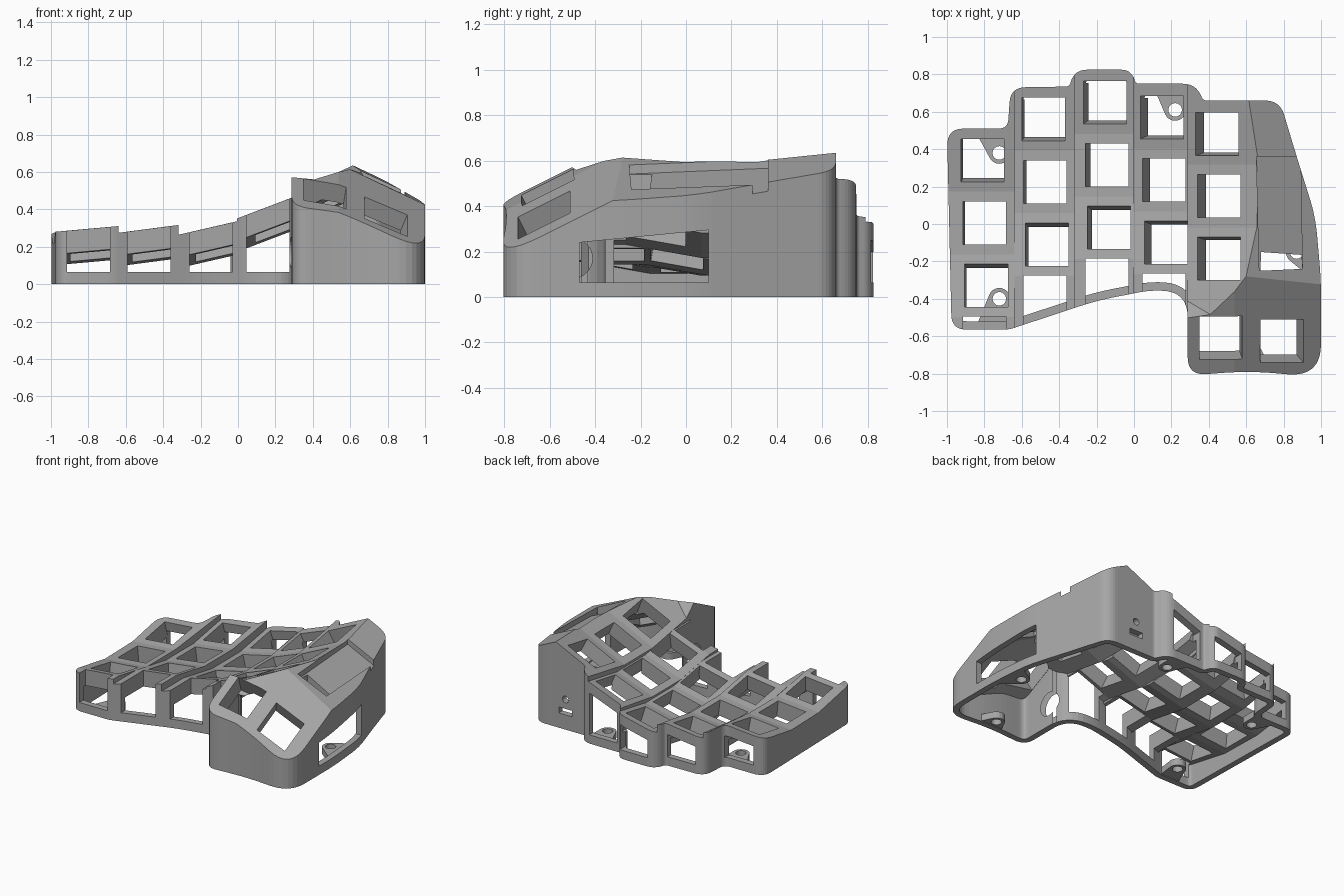
import bpy, bmesh, math
from mathutils import Vector

cube = bpy.data.objects.get("Cube")
if cube:
    bpy.data.objects.remove(cube, do_unlink=True)

grey = bpy.data.materials.new("matte grey")
grey.use_nodes = True
grey.diffuse_color = (0.38, 0.38, 0.38, 1)
grey.node_tree.nodes["Principled BSDF"].inputs["Base Color"].default_value = (0.38, 0.38, 0.38, 1)

WALL, PLATE, HALF_KEY, PITCH, FLOOR = 0.045, 0.12, 0.115, 0.335, 0.065
CURVE = 0.176                      # slope of the end cells of every key column


def make_object(name, bm):
    bmesh.ops.recalc_face_normals(bm, faces=bm.faces[:])
    mesh = bpy.data.meshes.new(name)
    bm.to_mesh(mesh)
    bm.free()
    mesh.materials.append(grey)
    obj = bpy.data.objects.new(name, mesh)
    bpy.context.collection.objects.link(obj)
    return obj


def cut(obj, cutter):
    """Subtract the cutter from the object and remove the cutter."""
    mod = obj.modifiers.new("cut", "BOOLEAN")
    mod.operation, mod.solver, mod.object = "DIFFERENCE", "EXACT", cutter
    graph = bpy.context.evaluated_depsgraph_get()
    mesh = bpy.data.meshes.new_from_object(obj.evaluated_get(graph))
    obj.modifiers.clear()
    obj.data = mesh
    bpy.data.objects.remove(cutter, do_unlink=True)


def prism(points, shift, name="cutter"):
    """Convex solid swept from a polygon along a vector."""
    bm = bmesh.new()
    for p in points:
        bm.verts.new(p)
        bm.verts.new(Vector(p) + Vector(shift))
    bmesh.ops.convex_hull(bm, input=bm.verts[:])
    return make_object(name, bm)


def circle(x, y, r, n=28):
    return [(x + r * math.cos(i * math.tau / n), y + r * math.sin(i * math.tau / n)) for i in range(n)]


def rounded(corners, steps=8):
    out = []
    for i, (x, y, r) in enumerate(corners):
        p = Vector((x, y))
        if not r:
            out.append(p)
            continue
        a = Vector(corners[i - 1][:2]) - p
        b = Vector(corners[(i + 1) % len(corners)][:2]) - p
        a, b = p + a.normalized() * r, p + b.normalized() * r
        for k in range(steps + 1):
            t = k / steps
            out.append(a * (1 - t) ** 2 + p * 2 * t * (1 - t) + b * t * t)
    return out


def inset(points, d):
    """Move a clockwise outline inwards."""
    out = []
    for i, p in enumerate(points):
        e1 = (p - points[i - 1]).normalized()
        e2 = (points[(i + 1) % len(points)] - p).normalized()
        n1, n2 = Vector((e1.y, -e1.x)), Vector((e2.y, -e2.x))
        out.append(p + (n1 + n2) * d / (1 + n1.dot(n2)))
    return out


def solid(name, points, x0, x1, lines, height, bottom):
    """Outline clipped to an x range, creased along lines and lifted to a height rule."""
    bm = bmesh.new()
    bm.faces.new([bm.verts.new((p.x, p.y, bottom)) for p in points])

    def slice_at(co, no, clear):
        bmesh.ops.bisect_plane(bm, geom=bm.verts[:] + bm.edges[:] + bm.faces[:], dist=1e-5,
                               plane_co=co, plane_no=no, clear_outer=clear)
    slice_at((x0, 0, 0), (-1, 0, 0), True)
    slice_at((x1, 0, 0), (1, 0, 0), True)
    for co, no in lines:
        slice_at(co, no, False)
    top = bmesh.ops.extrude_face_region(bm, geom=bm.faces[:])["geom"]
    for v in top:
        if isinstance(v, bmesh.types.BMVert):
            v.co.z = height(v.co.x, v.co.y)
    return make_object(name, bm)


def shell(name, x0, x1, lines, height):
    obj = solid(name, outline, x0, x1, lines, height, 0)
    cavity = solid("cavity", inner, x0 - 0.002, x1 + 0.002, lines,
                   lambda x, y: height(x, y) - PLATE, -0.05)
    cut(obj, cavity)
    return obj


def key_hole(obj, x, y, height):
    e = 0.01
    gx = (height(x + e, y) - height(x - e, y)) / (2 * e)
    gy = (height(x, y + e) - height(x, y - e)) / (2 * e)
    n = Vector((-gx, -gy, 1)).normalized()
    h = HALF_KEY
    quad = [Vector((x + i, y + j, height(x, y) + gx * i + gy * j)) - n * 0.14
            for i, j in ((-h, -h), (h, -h), (h, h), (-h, h))]
    cut(obj, prism(quad, n * 0.3))


# Footprint corners: x, y, rounding
outline = rounded([
    (-1.0, 0.51, 0.09), (-0.675, 0.51, 0.05), (-0.66, 0.73, 0.08), (-0.345, 0.735, 0.02),
    (-0.32, 0.825, 0.07), (-0.015, 0.825, 0.055), (0.01, 0.75, 0.02), (0.33, 0.75, 0.07),
    (0.37, 0.66, 0.02), (0.78, 0.66, 0.08), (0.87, 0.36, 0.05), (0.97, 0.04, 0.1),
    (1.0, -0.3, 0.1), (1.0, -0.82, 0.18), (0.62, -0.785, 0.15), (0.287, -0.81, 0.1),
    (0.287, -0.36, 0.14), (0.08, -0.355, 0.06), (-0.2, -0.41, 0.1), (-0.67, -0.565, 0.03),
    (-0.975, -0.565, 0.08)])
inner = inset(outline, WALL)

# Four finger columns: name, left, right, hole x, centre y, centre height, sideways slope
columns = [("outer_column", -1.1, -0.64, -0.8, 0.005, 0.237, 0.09),
           ("ring_column", -0.64, -0.318, -0.475, 0.225, 0.237, 0.13),
           ("middle_column", -0.318, -0.005, -0.145, 0.315, 0.245, 0.23),
           ("index_column", -0.005, 0.285, 0.16, 0.235, 0.355, 0.38)]


def cable_hole(obj):
    cut(obj, prism([(0.15, y, z) for y, z in circle(-0.5, 0.17, 0.088)], (0.25, 0, 0)))


for name, x0, x1, xc, yc, zc, slope in columns:
    def height(x, y):
        reach = min(abs(y - yc), PITCH * 1.5) - PITCH / 2
        return zc + slope * (x - xc) + CURVE * max(0, reach)

    creases = [((0, yc + k * PITCH, 0), (0, 1, 0)) for k in (-1.5, -0.5, 0.5)]
    part = shell(name, x0, x1, creases, height)
    for row in (-1, 0, 1):
        key_hole(part, xc - 0.03 * row * PITCH, yc + row * PITCH, height)
    # Rear window below the plate edge, front opening up through the rim
    l, r, back, front = xc - HALF_KEY, xc + HALF_KEY, yc + 0.6, yc - 0.5
    cut(part, prism([(l, back, FLOOR), (r, back, FLOOR), (r, back, height(r, back) - 0.08),
                     (l, back, height(l, back) - 0.08)], (0, -0.16, 0)))
    cut(part, prism([(l, front, FLOOR), (r, front, FLOOR), (r, front, 1), (l, front, 1)], (0, -0.4, 0)))
    if name == "index_column":
        cable_hole(part)


# Body with inner column, thumb cluster and side slope, as planes a*x + b*y + c
def plane(x, y, z, a, b):
    return (a, b, z - a * x - b * y)


def at(p, x, y):
    return p[0] * x + p[1] * y + p[2]


key_planes = [plane(0.455, 0.15, 0.5, 0.47, 0), plane(0.455, 0.3175, 0.5, 0.47, CURVE),
              plane(0.455, -0.0175, 0.5, 0.47, -CURVE), plane(0.3, -0.5, 0.57, 0.04, -0.9)]
side = plane(0.63, -0.36, 0.597, -0.47, 0.03)
roof = [side, plane(0.68, -0.52, 0.46, -0.42, 0.5), plane(0.36, -0.5, 0.56, -0.17, 0.5)]


def body_height(x, y):
    return min([at(p, x, y) for p in roof] + [max(at(p, x, y) for p in key_planes)])


creases = []
everything = key_planes + roof
for i, p in enumerate(everything):
    for q in everything[:i]:
        n = Vector((p[0] - q[0], p[1] - q[1], 0))
        if n.length > 0.001:
            creases.append((n * (q[2] - p[2]) / n.length_squared, n.normalized()))
body = shell("thumb_body", 0.285, 1.1, creases, body_height)
for x, y in ((0.445, 0.48), (0.455, 0.15), (0.455, -0.185), (0.465, -0.61), (0.79, -0.625)):
    key_hole(body, x, y, body_height)

# Recessed side panel with a slot at its front end
recess = [(0.655, 0.36), (0.89, 0.36), (0.9, -0.24), (0.67, -0.25)]
cut(body, prism([(x, y, at(side, x, y) - 0.04) for x, y in recess], (0, 0, 0.3)))
slot = [(0.68, -0.15), (0.895, -0.165), (0.9, -0.24), (0.675, -0.25)]
cut(body, prism([(x, y, at(side, x, y) - 0.2) for x, y in slot], (0, 0, 0.4)))

# Side window, cable hole, rear socket and button hole
cut(body, prism([(0.88, -0.47, FLOOR), (0.88, 0.1, FLOOR), (0.88, 0.1, 0.295), (0.88, -0.47, 0.24)], (0.3, 0, 0)))
cable_hole(body)
cut(body, prism([(x, 0.55, z) for x, z in ((0.48, 0.11), (0.59, 0.11), (0.59, 0.155), (0.48, 0.155))], (0, 0.2, 0)))
cut(body, prism([(x, 0.55, z) for x, z in circle(0.535, 0.225, 0.025)], (0, 0.2, 0)))

# Screw tabs: centre, then two anchor points on the wall
tabs = [((0.22, 0.61), (0.11, 0.72), (0.28, 0.72)), ((-0.72, 0.38), (-0.84, 0.48), (-0.66, 0.48)),
        ((-0.72, -0.4), (-0.84, -0.54), (-0.68, -0.54)), ((0.87, -0.15), (0.96, -0.3), (0.96, -0.03)),
        ((0.63, -0.7), (0.53, -0.77), (0.73, -0.77))]
for centre, a, b in tabs:
    ring = circle(*centre, 0.058) + [a, b]
    tab = prism([(x, y, 0.005) for x, y in ring], (0, 0, 0.05), "screw_tab")
    cut(tab, prism([(x, y, -0.1) for x, y in circle(*centre, 0.036)], (0, 0, 0.3)))
